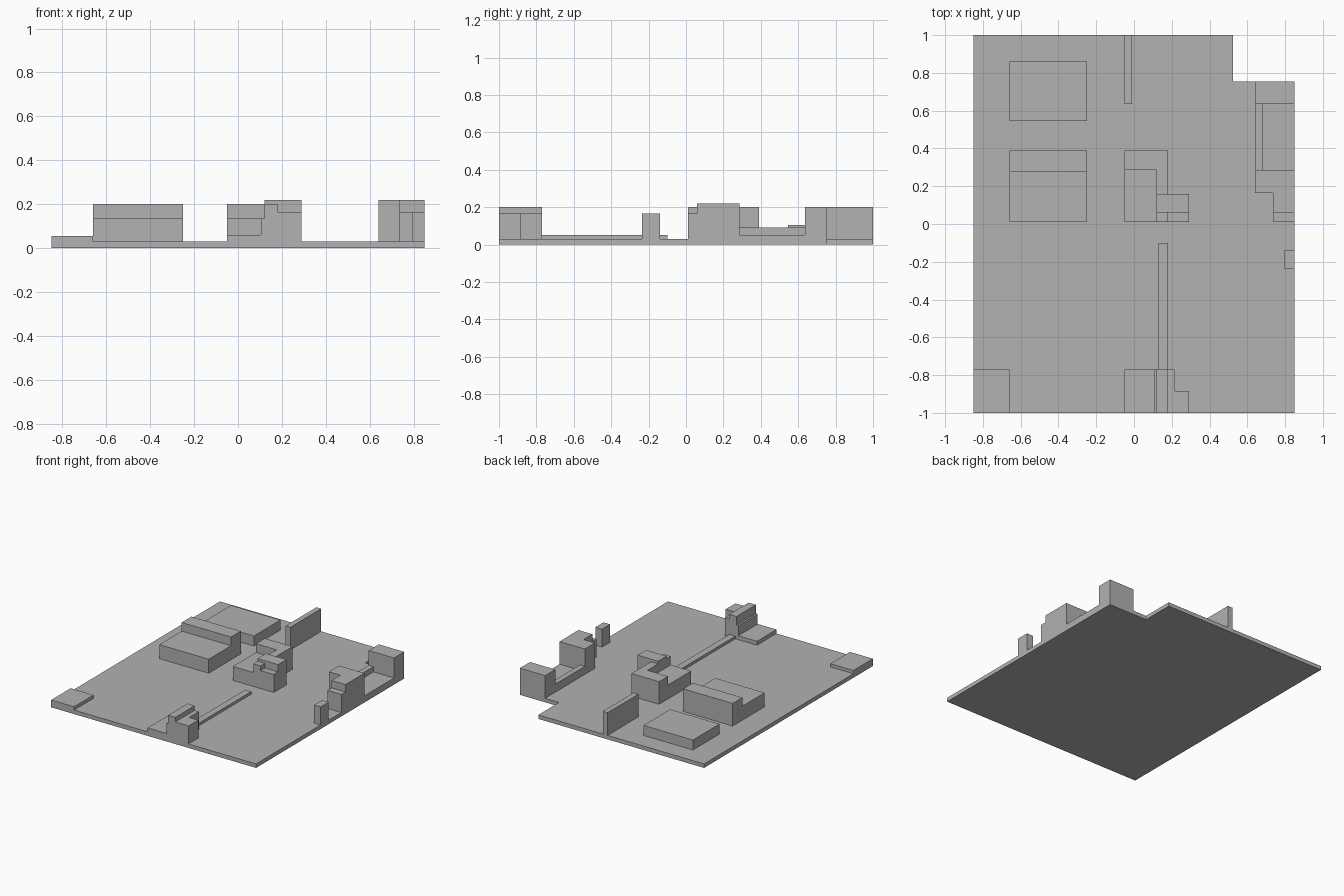
import bpy
import bmesh

cube = bpy.data.objects.get("Cube")
if cube:
    bpy.data.objects.remove(cube, do_unlink=True)

grey = bpy.data.materials.new("plain_grey")
grey.use_nodes = True
colour = (0.445, 0.445, 0.445, 1)
grey.diffuse_color = colour
grey.node_tree.nodes["Principled BSDF"].inputs["Base Color"].default_value = colour

FLOOR = 0.03


def prism(name, outline, top, bottom=FLOOR):
    """Extrude a plan outline straight up."""
    bm = bmesh.new()
    face = bm.faces.new([bm.verts.new((x, y, bottom)) for x, y in outline])
    grown = bmesh.ops.extrude_face_region(bm, geom=[face], use_keep_orig=True)
    for v in grown["geom"]:
        if isinstance(v, bmesh.types.BMVert):
            v.co.z = top
    bmesh.ops.recalc_face_normals(bm, faces=bm.faces)
    mesh = bpy.data.meshes.new(name)
    bm.to_mesh(mesh)
    bm.free()
    mesh.materials.append(grey)
    obj = bpy.data.objects.new(name, mesh)
    bpy.context.collection.objects.link(obj)
    return obj


def block(name, x0, x1, y0, y1, top):
    return prism(name, [(x0, y0), (x1, y0), (x1, y1), (x0, y1)], top)


# Ground slab with one corner notched out
prism("ground_slab", [(-.85, -1), (.85, -1), (.85, .755), (.525, .755),
                      (.525, 1), (-.85, 1)], FLOOR, 0)

# Stand-alone blocks
block("corner_pad", -.85, -.66, -1, -.77, .055)
block("back_hall", -.66, -.25, .545, .86, .105)
block("hall_front", -.66, -.25, .01, .275, .135)
block("hall_rear", -.66, -.25, .275, .39, .2)
block("back_wall", -.05, -.01, .635, 1, .2)
block("side_post", .795, .85, -.235, -.14, .165)

# Front cluster and the low strip leading from it
block("front_low_pad", -.05, .105, -1, -.77, .06)
block("front_step", .105, .12, -1, -.77, .135)
block("front_ridge", .12, .18, -1, -.77, .2)
prism("front_shoulder", [(.18, -1), (.29, -1), (.29, -.885), (.215, -.885),
                         (.215, -.77), (.18, -.77)], .165)
block("low_strip", .13, .18, -.77, -.1, .05)

# Central cluster
block("centre_court", -.05, .12, .01, .285, .135)
prism("centre_l_wing", [(-.05, .285), (.12, .285), (.12, .16), (.18, .16),
                        (.18, .39), (-.05, .39)], .2)
block("centre_tower", .12, .29, .06, .16, .22)
block("centre_stub", .12, .18, .01, .06, .2)
block("centre_porch", .18, .29, .01, .06, .165)

# Side cluster along the edge
block("side_porch", .735, .85, .01, .06, .165)
prism("side_tower", [(.735, .06), (.85, .06), (.85, .285), (.64, .285),
                     (.64, .165), (.735, .165)], .22)
block("side_parapet", .64, .68, .285, .635, .09)
block("side_terrace", .68, .85, .285, .635, .05)
block("side_rear_block", .64, .85, .635, .755, .2)
